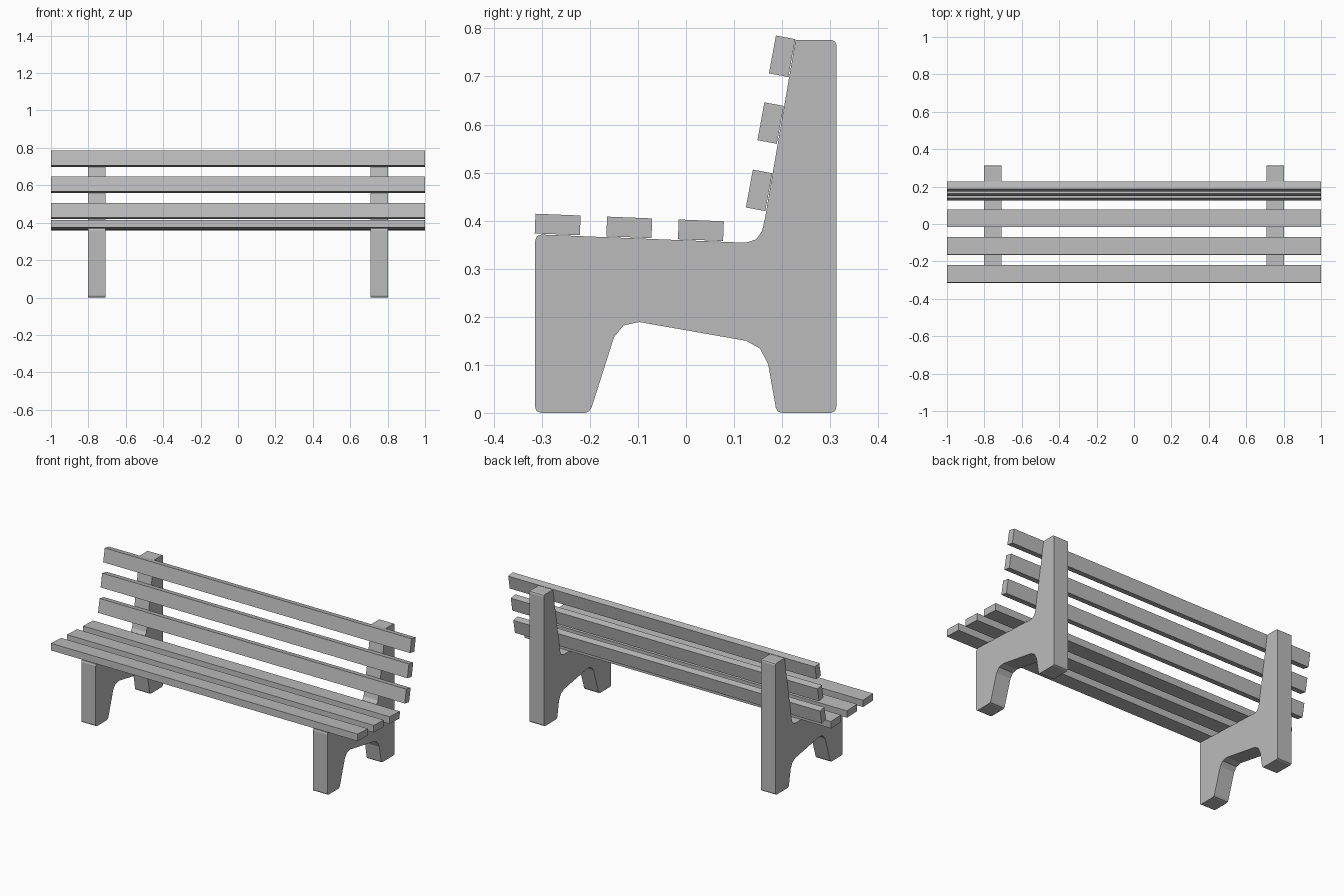
import bpy, bmesh
from math import radians
from mathutils import Matrix

cube = bpy.data.objects.get("Cube")
if cube:
    bpy.data.objects.remove(cube, do_unlink=True)

# Single plain grey
grey = bpy.data.materials.new("plain grey")
grey.use_nodes = True
GREY = (0.5, 0.5, 0.5, 1)
grey.diffuse_color = GREY
grey.node_tree.nodes["Principled BSDF"].inputs["Base Color"].default_value = GREY


def add_object(name, bm):
    bmesh.ops.recalc_face_normals(bm, faces=bm.faces)
    mesh = bpy.data.meshes.new(name)
    bm.to_mesh(mesh)
    bm.free()
    mesh.materials.append(grey)
    obj = bpy.data.objects.new(name, mesh)
    bpy.context.collection.objects.link(obj)
    return obj


def add_slat(name, y, z, depth, height, tilt):
    bm = bmesh.new()
    bmesh.ops.create_cube(bm, size=1)
    bm.transform(Matrix.Translation((0, y, z))
                 @ Matrix.Rotation(radians(tilt), 4, 'X')
                 @ Matrix.Diagonal((2, depth, height, 1)))
    return add_object(name, bm)


# Side support outline (y, z), from the front foot round to the back
OUTLINE = [
    (-.302, .002), (-.21, .002), (-.202, .005), (-.196, .014),
    (-.15, .159), (-.13, .184), (-.097, .191),
    (.125, .152), (.154, .136), (.171, .103), (.187, .012), (.191, .005), (.199, .002),
    (.302, .002), (.31, .006), (.313, .014),
    (.313, .767), (.31, .775), (.302, .778), (.228, .778),
    (.164, .405), (.158, .38), (.146, .363), (.125, .356),
    (-.3, .373), (-.31, .37), (-.314, .36), (-.314, .014), (-.311, .006),
]


def add_support(name, x_min, x_max):
    bm = bmesh.new()
    face = bm.faces.new([bm.verts.new((x_min, y, z - .002)) for y, z in OUTLINE])
    side = bmesh.ops.extrude_face_region(bm, geom=[face])
    verts = [v for v in side["geom"] if isinstance(v, bmesh.types.BMVert)]
    bmesh.ops.translate(bm, verts=verts, vec=(x_max - x_min, 0, 0))
    return add_object(name, bm)


add_support("left_support", .708, .802)
add_support("right_support", -.802, -.708)

# Seat slats, sloping gently to the back
for name, y, z in (("front", -.267, .392), ("middle", -.118, .386), ("rear", .031, .38)):
    add_slat(name + "_seat_slat", y, z, .094, .041, -2.3)

# Backrest slats, leaning back
for name, y, z in (("lower", .152, .463), ("middle", .176, .603), ("upper", .2, .742)):
    add_slat(name + "_back_slat", y, z, .041, .08, -10.5)
